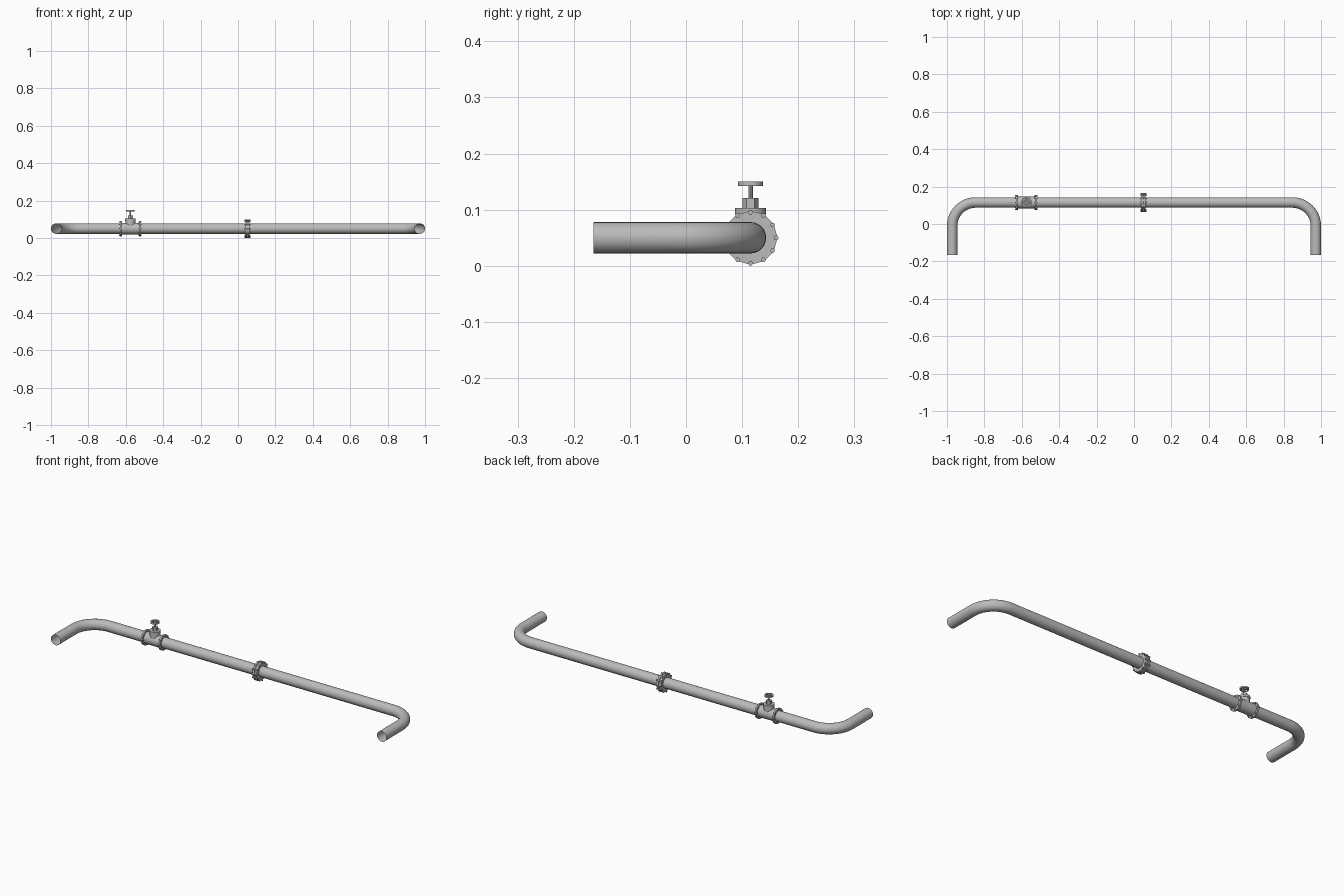
import bpy, bmesh, math
from mathutils import Matrix, Vector

if "Cube" in bpy.data.objects:
    bpy.data.objects.remove(bpy.data.objects["Cube"])

PY, PZ, R = 0.115, 0.05, 0.028      # pipe axis and radius
VX, FX = -0.575, 0.05               # valve and flange positions

steel = bpy.data.materials.new("grey steel")
steel.diffuse_color = (0.5, 0.5, 0.49, 1)
steel.use_nodes = True
steel.node_tree.nodes["Principled BSDF"].inputs["Base Color"].default_value = steel.diffuse_color


def finish(name, bm, smooth=True):
    bmesh.ops.recalc_face_normals(bm, faces=bm.faces)
    me = bpy.data.meshes.new(name)
    bm.to_mesh(me)
    bm.free()
    me.materials.append(steel)
    ob = bpy.data.objects.new(name, me)
    bpy.context.collection.objects.link(ob)
    if smooth:
        bpy.context.view_layer.objects.active = ob
        ob.select_set(True)
        bpy.ops.object.shade_smooth_by_angle(angle=math.radians(35))
        ob.select_set(False)
    return ob


def cyl(bm, p, r, depth, axis="Z", n=16, r2=None):
    """Cylinder centred on p along an axis."""
    rot = Matrix.Rotation(math.pi / 2, 4, "Y") if axis == "X" else Matrix()
    bmesh.ops.create_cone(bm, cap_ends=True, segments=n, radius1=r,
                          radius2=r if r2 is None else r2, depth=depth,
                          matrix=Matrix.Translation(p) @ rot)


def ring(bm, x, ri, ro, depth, n):
    """Flat annular flange around the pipe axis."""
    prof = [(x - depth / 2, ri), (x - depth / 2, ro), (x + depth / 2, ro), (x + depth / 2, ri)]
    loops = []
    for i in range(n):
        a = math.tau * i / n
        loops.append([bm.verts.new((u, PY + r * math.cos(a), PZ + r * math.sin(a))) for u, r in prof])
    for i in range(n):
        A, B = loops[i], loops[(i + 1) % n]
        for k in range(4):
            bm.faces.new((A[k], A[(k + 1) % 4], B[(k + 1) % 4], B[k]))


def bolts(bm, x, rad, r, depth, n):
    for i in range(n):
        a = math.tau * i / n
        cyl(bm, (x, PY + rad * math.cos(a), PZ + rad * math.sin(a)), r, depth, "X", 6)


# open pipe swept along a U-shaped path
bend, ex = 0.125, 0.972
right = [(ex, -0.165, Vector((0, -1, 0)))]
for i in range(13):
    a = math.pi / 2 * i / 12
    right.append((ex - bend + bend * math.cos(a), PY - bend + bend * math.sin(a),
                  Vector((math.sin(a), -math.cos(a), 0))))
path = right + [(-x, y, Vector((d.x, -d.y, 0))) for x, y, d in reversed(right)]
bm = bmesh.new()
rows = []
for x, y, d in path:
    side = Vector((-d.y, d.x, 0))
    rows.append([bm.verts.new(Vector((x, y, PZ)) + R * (side * math.cos(t) + Vector((0, 0, math.sin(t)))))
                 for t in (math.tau * k / 24 for k in range(24))])
for A, B in zip(rows, rows[1:]):
    for k in range(24):
        bm.faces.new((A[k], A[(k + 1) % 24], B[(k + 1) % 24], B[k]))
finish("pipe", bm)

# joint: two bolted plates with a gasket between
bm = bmesh.new()
for s in (-1, 1):
    ring(bm, FX + s * 0.0075, R - 0.001, 0.048, 0.010, 12)
ring(bm, FX, R - 0.001, 0.042, 0.005, 12)
finish("joint_flange", bm, False)
bm = bmesh.new()
bolts(bm, FX, 0.0455, 0.0045, 0.033, 12)
finish("joint_bolts", bm, False)

# valve body with an end flange on each side
bm = bmesh.new()
cyl(bm, (VX, PY, PZ), 0.031, 0.11, "X", 24)
cyl(bm, (VX, PY, 0.072), 0.026, 0.040, n=20)
finish("valve_body", bm)
bm = bmesh.new()
for s in (-1, 1):
    ring(bm, VX + s * 0.052, R - 0.001, 0.041, 0.008, 16)
finish("valve_flanges", bm, False)
bm = bmesh.new()
for s in (-1, 1):
    bolts(bm, VX + s * 0.052, 0.036, 0.0035, 0.016, 8)
finish("valve_bolts", bm, False)

# bonnet plate, packing nut and stem
bm = bmesh.new()
cyl(bm, (VX, PY, 0.097), 0.028, 0.012, n=16)
finish("bonnet", bm)
bm = bmesh.new()
cyl(bm, (VX, PY, 0.112), 0.0145, 0.018, n=6)
finish("packing_nut", bm, False)
bm = bmesh.new()
cyl(bm, (VX, PY, 0.134), 0.004, 0.03, n=10)
finish("stem", bm)

# hand wheel: rim, hub and spokes
bm = bmesh.new()
prof = [(0.016, 0.142), (0.0225, 0.142), (0.0225, 0.150), (0.016, 0.150)]
N = 16
loops = [[bm.verts.new((VX + r * math.cos(math.tau * i / N), PY + r * math.sin(math.tau * i / N), z))
          for r, z in prof] for i in range(N)]
for i in range(N):
    A, B = loops[i], loops[(i + 1) % N]
    for k in range(4):
        bm.faces.new((A[k], A[(k + 1) % 4], B[(k + 1) % 4], B[k]))
cyl(bm, (VX, PY, 0.146), 0.0065, 0.008, n=10)
for i in range(2):
    bmesh.ops.create_cube(bm, size=1, matrix=Matrix.Translation((VX, PY, 0.146))
                          @ Matrix.Rotation(math.pi / 4 + i * math.pi / 2, 4, "Z")
                          @ Matrix.Diagonal((0.036, 0.005, 0.005, 1)))
finish("hand_wheel", bm)
